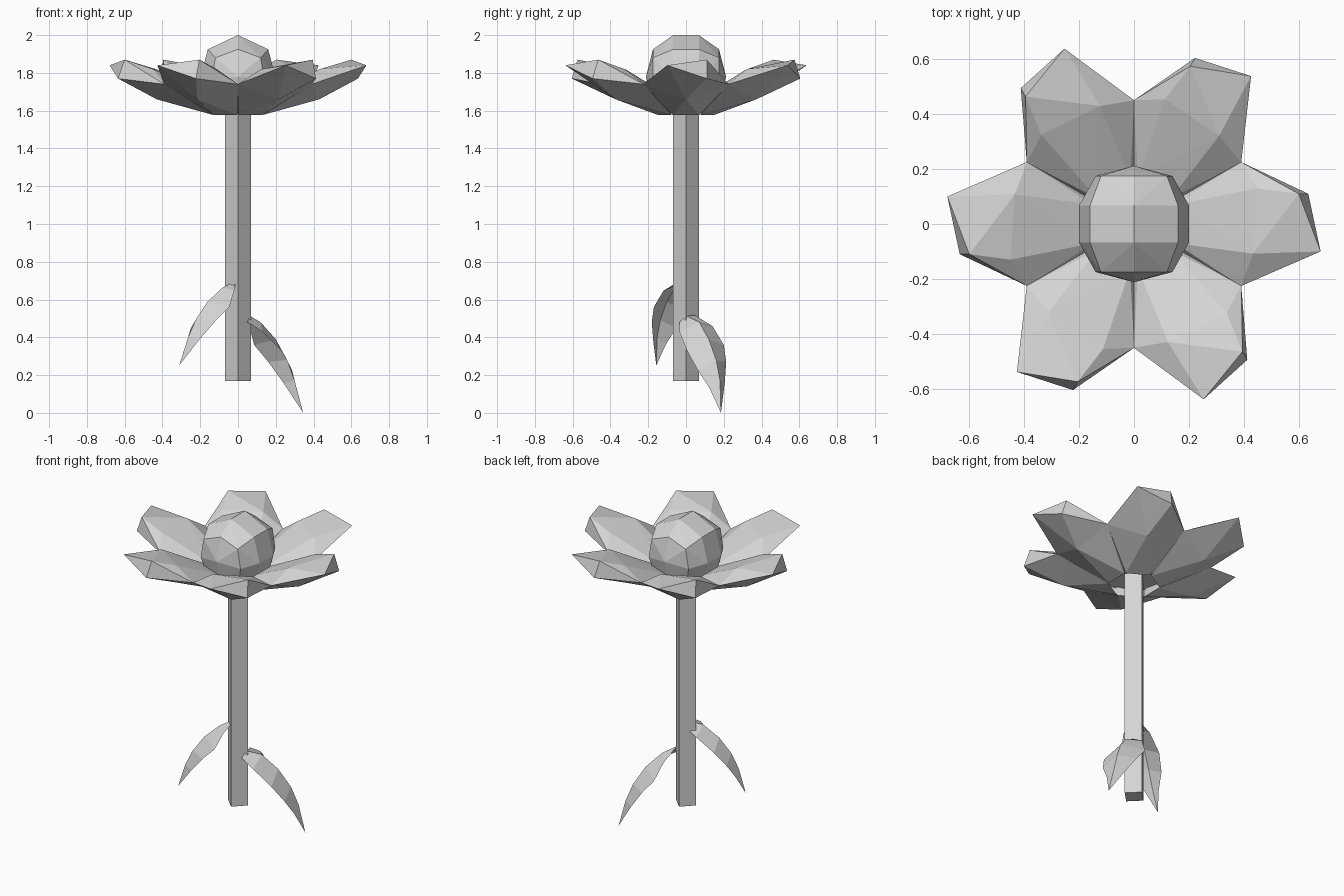
import bpy, bmesh, math
from mathutils import Matrix, Vector

grey = bpy.data.materials.new("plain_grey")
grey.diffuse_color = (0.66, 0.66, 0.66, 1)


def make(name, verts, faces, closed=True, hull=False):
    """Flat-shaded object from a few points; hull wraps them in a convex skin."""
    bm = bmesh.new()
    vs = [bm.verts.new(v) for v in verts]
    if hull:
        bmesh.ops.convex_hull(bm, input=vs)
        bmesh.ops.dissolve_limit(bm, angle_limit=0.03, verts=bm.verts, edges=bm.edges)
    for f in faces:
        bm.faces.new([vs[i] for i in f])
    if closed:
        bmesh.ops.recalc_face_normals(bm, faces=bm.faces)
    me = bpy.data.meshes.new(name)
    bm.to_mesh(me)
    bm.free()
    me.materials.append(grey)
    ob = bpy.data.objects.new(name, me)
    bpy.context.collection.objects.link(ob)
    return ob


# Square stem standing on its corner
ring = [(0.07, 0), (0, 0.07), (-0.07, 0), (0, -0.07)]
make("stem", [(x, y, z) for z in (0.17, 1.63) for x, y in ring],
     [(0, 1, 2, 3), (4, 5, 6, 7)] + [(i, (i + 1) % 4, (i + 1) % 4 + 4, i + 4) for i in range(4)])

# Faceted flower centre, one quarter mirrored in x and y
quarter = [(0, 0.068, 2.0), (0.16, 0.068, 1.925), (0.12, 0.175, 1.88), (0, 0.175, 1.925),
           (0.2, 0.068, 1.77), (0.14, 0.175, 1.76), (0, 0.212, 1.78),
           (0.17, 0.06, 1.64), (0.11, 0.15, 1.64), (0, 0.18, 1.64)]
pts = {(sx * x, sy * y, z) for x, y, z in quarter for sx in (1, -1) for sy in (1, -1)}
make("flower_centre", sorted(pts), [], hull=True)

# Thick puffy petal, repeated six times around the stem
petal = [(0.68, -0.10, 1.84), (0.60, 0.11, 1.87), (0.635, 0.11, 1.77),    # 0-2 tip
         (0.39, -0.226, 1.74), (0.39, 0.226, 1.74),                       # 3-4 sides
         (0.434, -0.108, 1.82), (0.45, 0.13, 1.82),                       # 5-6 upper ridges
         (0.43, 0.0, 1.66),                                               # 7 underside
         (0.15, -0.07, 1.68), (0.15, 0.07, 1.68),                         # 8-9 upper base
         (0.19, -0.125, 1.645), (0.19, 0.125, 1.645),                     # 10-11 base sides
         (0.13, -0.07, 1.577), (0.13, 0.07, 1.577)]                       # 12-13 lower base
petal_faces = [(0, 1, 5), (1, 6, 5), (5, 6, 9), (5, 9, 8), (0, 5, 3), (1, 4, 6),
               (3, 5, 8), (3, 8, 10), (4, 9, 6), (4, 11, 9), (0, 2, 1), (1, 2, 4),
               (0, 7, 2), (2, 7, 4), (0, 3, 7), (3, 12, 7), (3, 10, 12),
               (4, 7, 13), (4, 13, 11), (7, 12, 13), (8, 9, 11, 13, 12, 10)]
for k in range(6):
    rot = Matrix.Rotation(math.radians(60 * k), 3, 'Z')
    make(f"petal_{k + 1}", [rot @ Vector(p) for p in petal], petal_faces)

# Arched leaf: rows of near edge, midrib and far edge, ending in a point
leaf = [(0.05, -0.035, 0.48), (0.06, 0.0, 0.515), (0.05, 0.05, 0.515),
        (0.13, -0.035, 0.43), (0.12, 0.07, 0.48), (0.06, 0.14, 0.46),
        (0.23, 0.005, 0.33), (0.20, 0.12, 0.39), (0.085, 0.20, 0.36),
        (0.285, 0.06, 0.23), (0.26, 0.16, 0.28), (0.16, 0.213, 0.27),
        (0.31, 0.125, 0.13), (0.30, 0.18, 0.17), (0.24, 0.205, 0.16),
        (0.345, 0.185, 0.0)]
leaf_faces = [(a, a + 3, a + 4, a + 1) for r in range(4) for a in (3 * r, 3 * r + 1)]
leaf_faces += [(12, 15, 13), (13, 15, 14)]
make("lower_leaf", leaf, leaf_faces, closed=False)
make("upper_leaf", [(-0.01 - (x - 0.05) * 1.02, -0.85 * y, 0.69 + (z - 0.51) * 0.86)
                    for x, y, z in leaf], leaf_faces, closed=False)
